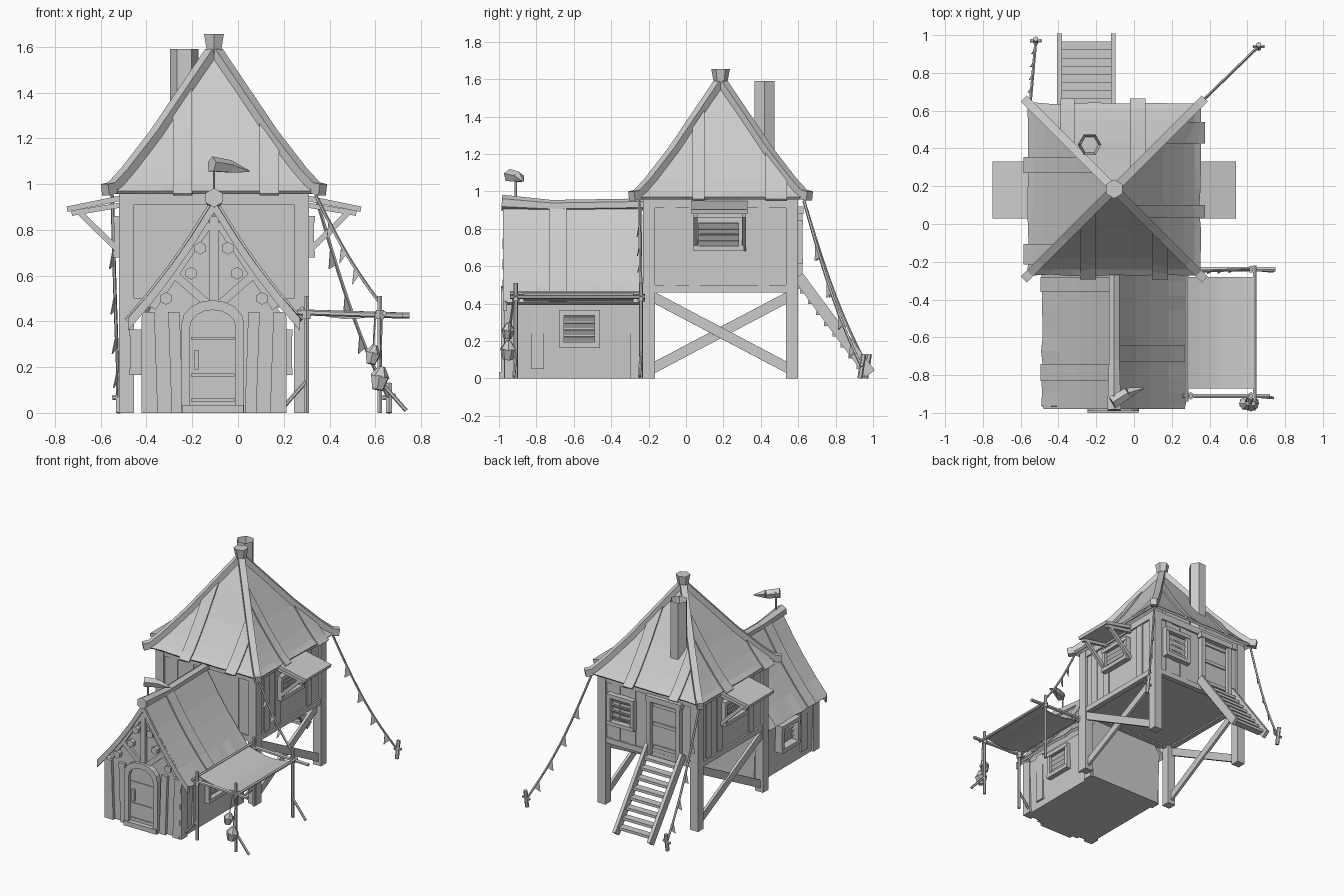
import bpy, bmesh, math, random
from mathutils import Vector, Matrix

random.seed(4)
cube = bpy.data.objects.get("Cube")
if cube:
    bpy.data.objects.remove(cube)

grey = bpy.data.materials.new("plain grey")
grey.use_nodes = True
grey.diffuse_color = (0.6, 0.6, 0.6, 1)
grey.node_tree.nodes["Principled BSDF"].inputs["Base Color"].default_value = (0.6, 0.6, 0.6, 1)

CX, CY, HALF = -0.105, 0.185, 0.415      # tower centre and half width
IDENT = Matrix.Identity(4)


def finish(name, bm):
    bmesh.ops.recalc_face_normals(bm, faces=bm.faces[:])
    mesh = bpy.data.meshes.new(name)
    bm.to_mesh(mesh)
    bm.free()
    mesh.materials.append(grey)
    ob = bpy.data.objects.new(name, mesh)
    bpy.context.scene.collection.objects.link(ob)
    return ob


def box(name, x, y, z, m=IDENT):
    """Box from three (low, high) ranges."""
    bm = bmesh.new()
    mid = Vector([(a + b) / 2 for a, b in (x, y, z)])
    size = [abs(b - a) for a, b in (x, y, z)]
    bmesh.ops.create_cube(bm, size=1, matrix=m @ Matrix.Translation(mid) @ Matrix.Diagonal((*size, 1)))
    return finish(name, bm)


def along(a, b):
    a, b = Vector(a), Vector(b)
    return Matrix.Translation((a + b) / 2) @ (b - a).to_track_quat('Z', 'Y').to_matrix().to_4x4(), (b - a).length


def beam(name, a, b, w, h):
    bm = bmesh.new()
    m, length = along(a, b)
    bmesh.ops.create_cube(bm, size=1, matrix=m @ Matrix.Diagonal((w, h, length, 1)))
    return finish(name, bm)


def rod(name, a, b, r1, r2=None, n=6, turn=0):
    bm = bmesh.new()
    m, length = along(a, b)
    bmesh.ops.create_cone(bm, cap_ends=True, segments=n, radius1=r1, radius2=r1 if r2 is None else r2,
                          depth=length, matrix=m @ Matrix.Rotation(turn, 4, 'Z'))
    return finish(name, bm)


def sheet(name, rows, thick):
    """Grid of points thickened into a slab."""
    bm = bmesh.new()
    grid = [[bm.verts.new(p) for p in row] for row in rows]
    for r, s in zip(grid, grid[1:]):
        for i in range(len(r) - 1):
            bm.faces.new((r[i], r[i + 1], s[i + 1], s[i]))
    ob = finish(name, bm)
    mod = ob.modifiers.new("thickness", 'SOLIDIFY')
    mod.thickness, mod.offset = thick, 0
    return ob


def prism(name, pts, y0, y1):
    """Front outline extruded along y."""
    bm = bmesh.new()
    f = bm.faces.new([bm.verts.new((x, y0, z)) for x, z in pts])
    new = bmesh.ops.extrude_face_region(bm, geom=[f])["geom"]
    bmesh.ops.translate(bm, vec=(0, y1 - y0, 0), verts=[v for v in new if isinstance(v, bmesh.types.BMVert)])
    return finish(name, bm)


def interp(profile, e):
    for (a, za), (b, zb) in zip(profile, profile[1:]):
        if e <= b:
            break
    return za + (zb - za) * (e - a) / (b - a)


def window(name, loc, angle, w, h, d=0.03):
    m = Matrix.Translation(loc) @ Matrix.Rotation(angle, 4, 'Z')
    t, w, h = 0.028, w / 2, h / 2
    for s in (-1, 1):
        box(name + "_jamb", (s * w, s * (w - t)), (-d, 0.02), (-h, h), m)
        box(name + "_rail", (-w, w), (-d - 0.004, 0.02), (s * h, s * (h - t)), m)
    for i in range(4):
        z = (h - t) * (i - 1.5) / 2
        slat = m @ Matrix.Translation((0, -0.012, z)) @ Matrix.Rotation(0.5, 4, 'X')
        box(name + "_slat", (t - w, w - t), (-0.004, 0.004), (-0.014, 0.014), slat)


# Tower body, corner posts and framing
IN = HALF - 0.018
box("tower_body", (CX - IN, CX + IN), (CY - IN, CY + IN), (0.47, 0.96))
for sx in (-1, 1):
    x0, x1 = CX + sx * HALF, CX + sx * (HALF - 0.065)
    for sy in (-1, 1):
        box("tower_post", (x0, x1), (CY + sy * HALF, CY + sy * (HALF - 0.065)), (0, 0.96))
        beam("cross_brace", (x0 - sx * 0.03, CY - sy * 0.37, 0.05), (x0 - sx * (0.03 + 0.012 * sy), CY + sy * 0.37, 0.44), 0.02, 0.055)
for k in range(4):
    side = Matrix.Translation((CX, CY, 0)) @ Matrix.Rotation(k * math.pi / 2, 4, 'Z')
    box("floor_beam", (-0.35, 0.35), (-HALF + 0.005, -0.37), (0.46, 0.50), side)
    box("top_beam", (-0.35, 0.35), (-HALF + 0.005, -0.37), (0.91, 0.96), side)
    for t in (-0.3, -0.17, 0.2):
        box("wall_plank", (t, t + 0.06), (-IN - 0.006, -IN), (0.5, 0.91), side)

# Tower roof: flared pyramid, raised planks and hip beams
PROFILE = [(0.0, 1.575), (0.12, 1.40), (0.25, 1.205), (0.36, 1.06), (0.42, 0.99), (0.47, 0.945)]
ES = [0.01, 0.12, 0.25, 0.36, 0.42, 0.45]
planks = {0: [(-0.18, -0.095), (0.2, 0.285)], 1: [(-0.15, -0.085), (0.24, 0.355)],
          2: [(-0.165, -0.085), (0.21, 0.285)], 3: [(-0.17, -0.085), (0.29, 0.4)]}
for k in range(4):
    m = Matrix.Translation((CX, CY, 0)) @ Matrix.Rotation(k * math.pi / 2, 4, 'Z')
    rows = []
    for e in ES:
        jag = 0.006 if e == ES[-1] else 0
        rows.append([m @ Vector((e * s / 4, -e + random.uniform(-jag, jag), interp(PROFILE, e))) for s in range(-4, 5)])
    sheet("tower_roof_side", rows, 0.018)
    for pair in planks[k]:
        cols = []
        for t in pair:
            lo = abs(t) + 0.01
            es = [lo + (0.466 - lo) * i / 6 for i in range(7)]
            cols.append([m @ Vector((t, -e - 0.009, interp(PROFILE, e) + 0.006)) for e in es])
        sheet("roof_plank", cols, 0.014)
    hip = [m @ Vector((e, -e, interp(PROFILE, min(e, 0.45)) + 0.012)) for e in (0.01, 0.25, 0.38, 0.44, 0.475)]
    for a, b in zip(hip, hip[1:]):
        beam("hip_beam", a, b + (b - a) * 0.02, 0.045, 0.05)
rod("roof_finial", (CX, CY, 1.56), (CX, CY, 1.655), 0.032, 0.05)
chimney = rod("chimney", (-0.235, 0.42, 1.05), (-0.235, 0.42, 1.59), 0.062, turn=math.pi / 6)
bm = bmesh.new()
bm.from_mesh(chimney.data)
top = max(bm.faces, key=lambda f: f.calc_center_median().z)
bmesh.ops.inset_individual(bm, faces=[top], thickness=0.015)
bmesh.ops.translate(bm, vec=(0, 0, -0.08), verts=top.verts)
bm.to_mesh(chimney.data)
bm.free()

# Tower side windows with shelters
for s, angle in ((1, math.pi / 2), (-1, -math.pi / 2)):
    wall = CX + s * IN
    window("tower_window", (wall, 0.175, 0.77), angle, 0.27, 0.18, 0.04)
    sheet("window_shelter", [[(wall + s * o, y, z) for y in (0.03, 0.33)] for o, z in ((0, 0.94), (0.245, 0.89))], 0.024)
    for y in (0.05, 0.31):
        beam("shelter_bracket", (wall, y, 0.69), (wall + s * 0.2, y, 0.885), 0.022, 0.025)
        beam("shelter_arm", (wall, y, 0.91), (wall + s * 0.225, y, 0.872), 0.022, 0.022)

# Back door, back window and stairs
BACK = CY + IN
window("back_window", (0.11, BACK, 0.73), math.pi, 0.22, 0.23, 0.04)
box("back_door", (-0.36, -0.14), (BACK, BACK + 0.012), (0.49, 0.88))
for x in (-0.38, -0.14):
    box("back_door_jamb", (x, x + 0.03), (BACK, BACK + 0.04), (0.48, 0.9))
box("back_door_lintel", (-0.39, -0.1), (BACK, BACK + 0.045), (0.88, 0.92))
for z in (0.53, 0.7, 0.84):
    box("back_door_bar", (-0.34, -0.15), (BACK, BACK + 0.022), (z, z + 0.025))
for x in (-0.395, -0.11):
    beam("stair_stringer", (x, 0.6, 0.545), (x, 0.985, 0.025), 0.025, 0.06)
for i in range(8):
    y = 0.635 + i * 0.043
    box("stair_tread", (-0.39, -0.115), (y - 0.025, y + 0.03), (0.455 - i * 0.058, 0.475 - i * 0.058))

# Front house walls and front timbers
prism("house_walls", [(CX - 0.3, 0), (CX - 0.315, 0.40), (CX, 0.87), (CX + 0.315, 0.40), (CX + 0.3, 0)], -0.95, -0.22)
for s in (-1, 1):
    for lo, hi in ((0.26, 0.315), (0.15, 0.2)):
        prism("front_post", [(CX + s * x, z) for x, z in ((lo - 0.015, 0), (hi - 0.015, 0), (hi, 0.44), (lo, 0.44))], -0.972, -0.94)
    beam("truss_brace", (CX + s * 0.02, -0.958, 0.47), (CX + s * 0.19, -0.958, 0.62), 0.02, 0.035)
    beam("truss_rafter", (CX + s * 0.27, -0.958, 0.46), (CX + s * 0.02, -0.958, 0.83), 0.02, 0.035)
    for x, z in ((0.06, 0.72), (0.1, 0.61), (0.21, 0.50)):
        rod("truss_peg", (CX + s * x, -0.94, z), (CX + s * x, -0.98, z), 0.028)
    wall = CX + s * 0.305
    window("house_window", (wall, -0.57, 0.265), s * math.pi / 2, 0.22, 0.2, 0.035 if s > 0 else 0.06)
    for y, z in ((-0.97, 0), (-0.83, 0.05), (-0.3, 0)):
        box("side_board", (wall - s * 0.02, wall + s * 0.012), (y, y + 0.07), (z, 0.42))
box("king_post", (CX - 0.02, CX + 0.02), (-0.972, -0.94), (0.47, 0.86))

# Arched front door
def arch(w, z0, z1):
    curve = [(CX - 0.005 + w * math.cos(a), z1 + 0.75 * w * math.sin(a)) for a in [math.pi * i / 8 for i in range(9)]]
    return [(CX - 0.005 + w, z0)] + curve + [(CX - 0.005 - w, z0)]


sheet("door_frame", [[(x, -0.965, z) for x, z in arch(w, 0.0, zz)] for w, zz in ((0.137, 0.39), (0.1, 0.375))], 0.05)
prism("door_leaf", arch(0.102, 0.03, 0.375), -0.965, -0.94)
for z in (0.05, 0.16, 0.32):
    box("door_bar", (CX - 0.1, CX + 0.09), (-0.972, -0.96), (z, z + 0.012))
box("door_handle", (CX - 0.085, CX - 0.065), (-0.985, -0.96), (0.19, 0.275))
box("door_step", (CX - 0.14, CX + 0.13), (-1.0, -0.94), (0, 0.035))

# House roof, verge boards and ridge
HOUSE = [(0.0, 0.915), (0.1, 0.755), (0.18, 0.64), (0.28, 0.51), (0.375, 0.40)]
for s, strips in ((1, [(-0.73, -0.64)]), (-1, [(-0.36, -0.28), (-0.83, -0.74)])):
    ys = [-0.965 + 0.073 * i for i in range(11)]
    sheet("house_roof", [[(CX + s * (x + (random.uniform(-0.006, 0.006) if x > 0.3 else 0)), y, z) for y in ys] for x, z in HOUSE], 0.02)
    for pair in strips:
        sheet("house_roof_plank", [[(CX + s * (x + 0.01), y, z + 0.007) for y in pair] for x, z in HOUSE], 0.014)
    sheet("verge_board", [[(CX + s * x, -0.968, z + d) for x, z in HOUSE] for d in (0.015, -0.04)], 0.022)
rod("ridge_front", (CX, -0.985, 0.94), (CX, -0.72, 0.922), 0.042, 0.032)
rod("ridge_back", (CX, -0.72, 0.922), (CX, -0.22, 0.93), 0.032)

# Weather vane
rod("vane_pole", (CX, -0.91, 0.94), (CX, -0.91, 1.1), 0.006)
rod("vane_body", (CX - 0.01, -0.945, 1.085), (CX + 0.07, -0.895, 1.075), 0.036, 0.03, 5)
rod("vane_tail", (CX + 0.07, -0.895, 1.075), (CX + 0.155, -0.87, 1.055), 0.03, 0.004, 5)

# Side awning with poles, bars and splayed feet
sheet("awning_cloth", [[(0.28 + 0.36 * u / 6, y, 0.455 - 0.02 * u / 6 - 0.03 * math.sin(math.pi * u / 6))
                        for y in (-0.87, -0.67, -0.47, -0.28)] for u in range(7)], 0.008)
for x, z in ((0.28, 0.455), (0.64, 0.435)):
    rod("awning_rail", (x, -0.94, z), (x, -0.22, z), 0.011)
for y in (-0.91, -0.24):
    rod("awning_bar", (0.26, y, 0.44), (0.75 if y > -0.5 else 0.72, y, 0.425), 0.013)
    for x, s in ((0.3, -1), (0.62, 1)):
        rod("awning_pole", (x, y, 0), (x, y, 0.51), 0.011)
        rod("pole_foot", (x, y, 0.14), (x + s * 0.115, y - 0.01, 0.01), 0.009)
        rod("pole_lashing", (x, y, 0.41), (x, y, 0.45), 0.02)

# Hanging lanterns
for x, z, r in ((0.59, 0.25, 0.036), (0.62, 0.145, 0.044)):
    rod("lantern_cord", (x, -0.95, z), (x + 0.01, -0.92, 0.44), 0.004, n=4)
    rod("lantern_lower", (x - 0.01, -0.955, z - r), (x, -0.95, z + r * 0.3), r * 0.6, r)
    rod("lantern_upper", (x, -0.95, z + r * 0.3), (x + 0.01, -0.95, z + r * 1.3), r, r * 0.3)


# Guy ropes, bunting and stakes
def rope(a, b, sag, flags):
    a, b = Vector(a), Vector(b)
    pts = [a.lerp(b, i / 10) - Vector((0, 0, sag * math.sin(math.pi * i / 10))) for i in range(11)]
    for p, q in zip(pts, pts[1:]):
        rod("rope", p, q, 0.008, n=5)
    for i in range(2, 2 + flags):
        p, q = pts[i], pts[i].lerp(pts[i + 1], 0.8)
        tip = (p + q) / 2 + Vector((-0.02, -0.015, -0.06))
        if i % 2 == 0:
            sheet("bunting_flag", [[p, q], [tip, tip + Vector((0.002, 0, 0))]], 0.004)


for top_x, x, y in ((0.34, 0.66, 0.94), (-0.55, -0.52, 0.97)):
    rope((top_x, 0.63, 0.95), (x, y, 0.06), 0.07, 7)
    rod("stake", (x, y - 0.01, 0), (x, y + 0.01, 0.13), 0.014)
    rod("stake_peg", (x - 0.03, y, 0.065), (x + 0.03, y, 0.075), 0.01)
rope((0.34, -0.25, 0.95), (0.62, -0.24, 0.48), 0.03, 6)
